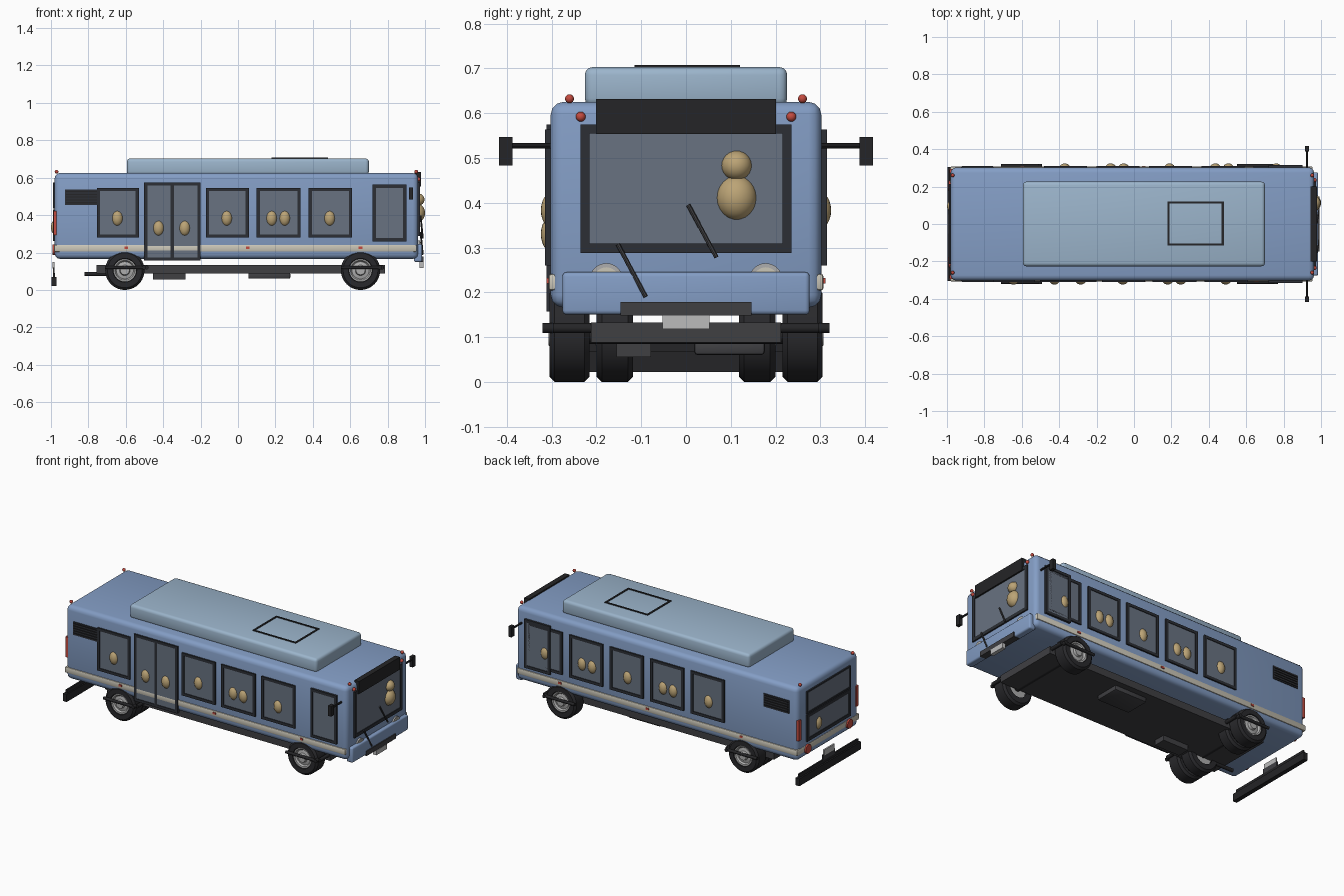
import bpy, bmesh, math
from mathutils import Matrix, Vector

if "Cube" in bpy.data.objects:
    bpy.data.objects.remove(bpy.data.objects["Cube"])

COL = dict(blue=(.23, .34, .56), pod=(.33, .46, .60), glass=(.14, .17, .22), frame=(.025, .028, .035),
           cream=(.60, .57, .48), tan=(.50, .37, .18), dark=(.018, .018, .02), steel=(.05, .05, .055),
           red=(.55, .07, .05), rim=(.42, .42, .42), plate=(.5, .5, .5), tyre=(.022, .022, .025))
MATS = {}
for k, c in COL.items():
    MATS[k] = bpy.data.materials.new(k)
    MATS[k].diffuse_color = (*c, 1)


def finish(name, bm, col, smooth=False):
    bmesh.ops.recalc_face_normals(bm, faces=bm.faces)
    me = bpy.data.meshes.new(name)
    bm.to_mesh(me)
    bm.free()
    ob = bpy.data.objects.new(name, me)
    bpy.context.collection.objects.link(ob)
    me.materials.append(MATS[col])
    if smooth:
        bpy.ops.object.select_all(action='DESELECT')
        ob.select_set(True)
        bpy.context.view_layer.objects.active = ob
        bpy.ops.object.shade_smooth_by_angle(angle=math.radians(35))
    return ob


def boxes(name, bounds, col, bevel=0, seg=3):
    """One object from boxes given as (x0, x1, y0, y1, z0, z1)."""
    bm = bmesh.new()
    for x0, x1, y0, y1, z0, z1 in bounds:
        m = Matrix.Translation(((x0 + x1) / 2, (y0 + y1) / 2, (z0 + z1) / 2))
        m = m @ Matrix.Diagonal((abs(x1 - x0), abs(y1 - y0), z1 - z0, 1))
        bmesh.ops.create_cube(bm, size=1, matrix=m)
    if bevel:
        bmesh.ops.bevel(bm, geom=bm.edges[:], offset=bevel, segments=seg, profile=.5, affect='EDGES')
    return finish(name, bm, col, bevel > 0)


def ball(name, c, r, col, seg=24):
    bm = bmesh.new()
    m = Matrix.Translation(c) @ Matrix.Diagonal((*r, 1))
    bmesh.ops.create_uvsphere(bm, u_segments=seg, v_segments=seg // 2, radius=1, matrix=m)
    return finish(name, bm, col, True)


def rod(name, a, b, r, col, seg=16):
    a, b = Vector(a), Vector(b)
    bm = bmesh.new()
    m = Matrix.Translation((a + b) / 2) @ (b - a).to_track_quat('Z', 'Y').to_matrix().to_4x4()
    bmesh.ops.create_cone(bm, cap_ends=True, segments=seg, radius1=r, radius2=r, depth=(b - a).length, matrix=m)
    return finish(name, bm, col, True)


def lathe(name, prof, c, s, col):
    """Spin a (radius, outward offset) profile round the y axis."""
    bm = bmesh.new()
    vs = [bm.verts.new((r, s * y, 0)) for r, y in prof]
    es = [bm.edges.new(p) for p in zip(vs, vs[1:])]
    bmesh.ops.spin(bm, geom=vs + es, cent=(0, 0, 0), axis=(0, 1, 0), angle=2 * math.pi, steps=40)
    bmesh.ops.remove_doubles(bm, verts=bm.verts, dist=1e-5)
    bmesh.ops.translate(bm, verts=bm.verts, vec=c)
    return finish(name, bm, col, True)


def window(name, axis, base, s, u0, u1, z0, z1, t=.017, mull=(), lift=0):
    """Dark raised frame with a recessed pane, on a wall at axis = s * base."""
    def b(d, a0, a1, c0, c1):
        lo, hi = sorted((s * (base - .01), s * (base + d + lift)))
        return (a0, a1, lo, hi, c0, c1) if axis == 'y' else (lo, hi, a0, a1, c0, c1)
    bars = [b(.009, u0, u1, z0, z0 + t), b(.009, u0, u1, z1 - t, z1),
            b(.009, u0, u0 + t, z0, z1), b(.009, u1 - t, u1, z0, z1)]
    bars += [b(.009, m - t / 2, m + t / 2, z0, z1) for m in mull]
    boxes(name + "_frame", bars, 'frame')
    boxes(name + "_glass", [b(.005, u0 + t / 2, u1 - t / 2, z0 + t / 2, z1 - t / 2)], 'glass')


def passenger(x, s, z=.383):
    ball("passenger", (x, s * .296, z), (.03, .028, .042), 'tan')


# body shell and roof unit
boxes("body", [(-.98, .963, -.302, .302, .166, .625)], 'blue', .028)
boxes("roof_unit", [(-.594, .70, -.226, .226, .615, .703)], 'pod', .018)
hx0, hx1, hy0, hy1, t = .18, .48, -.115, .12, .011
boxes("roof_hatch_frame", [(hx0, hx1, hy0, hy0 + t, .70, .707), (hx0, hx1, hy1 - t, hy1, .70, .707),
                           (hx0, hx0 + t, hy0, hy1, .70, .707), (hx1 - t, hx1, hy0, hy1, .70, .707)], 'dark')

# belt stripe, side vents, front quarter windows and marker lamps on both sides
boxes("belt_stripe", [(-.983, .955, -.307, .307, .204, .241)], 'cream', .006, 2)
for s in (-1, 1):
    boxes("side_vent", [(-.925, -.75, s * .295, s * .307, .455, .537)], 'frame')
    boxes("vent_slats", [(-.92, -.755, s * .305, s * .311, .463 + i * .015, .469 + i * .015) for i in range(5)], 'dark')
    window("quarter_window", 'y', .302, s, .72, .90, .26, .563, lift=.004)
    for x in (-.597, .052, .655):
        boxes("side_marker", [(x - .01, x + .01, s * .30, s * .311, .22, .232)], 'red')

# door side windows
for x0, x1, heads in ((-.755, -.53, [-.645]), (-.172, .058, [-.06]), (.10, .335, [.18, .25]), (.378, .61, [.49])):
    window("side_window", 'y', .302, -1, x0, x1, .28, .546)
    for h in heads:
        passenger(h, -1)
window("door", 'y', .302, -1, -.502, -.20, .157, .575, mull=(-.352,))
passenger(-.425, -1, .33)
passenger(-.285, -1, .33)

# driver side windows
for i, heads in enumerate(([-.37], [-.125, -.055], [.19], [.435, .505], [.76])):
    cx = -.365 + .28 * i
    window("side_window", 'y', .302, 1, cx - .115, cx + .115, .28, .546)
    for h in heads:
        passenger(h, 1)

# windscreen, destination board and driver
window("windscreen", 'x', .963, 1, -.236, .236, .288, .575, .021)
boxes("destination_board", [(.945, .978, -.201, .201, .553, .631)], 'dark')
ball("driver_body", (.958, .113, .411), (.042, .045, .05), 'tan')
ball("driver_head", (.963, .113, .483), (.034, .034, .033), 'tan')

# wipers
for y0, z0, y1, z1 in ((.068, .278, .005, .395), (-.09, .19, -.152, .307)):
    rod("wiper", (.988, y0, z0), (.976, y1, z1), .005, 'steel', 8)

# front panel, headlights, lower grille and plate
boxes("front_panel", [(.94, .985, -.276, .276, .15, .245)], 'blue', .01)
boxes("front_lower_grille", [(.95, .991, -.146, .146, .148, .178)], 'steel')
boxes("front_plate", [(.97, .993, -.053, .052, .118, .148)], 'plate')
for s in (-1, 1):
    rod("headlight_ring", (.95, s * .178, .228), (.972, s * .178, .228), .037, 'rim', 32)
    rod("headlight_lens", (.95, s * .178, .228), (.975, s * .178, .228), .028, 'cream', 32)

# mirrors
for s in (-1, 1):
    rod("mirror_arm", (.925, s * .29, .527), (.925, s * .40, .527), .006, 'dark', 10)
    boxes("mirror_head", [(.914, .936, s * .387, s * .417, .483, .547)], 'dark')

# roof, front and rear lamps
for s in (-1, 1):
    ball("front_marker", (.966, s * .235, .592), (.011, .011, .011), 'red', 16)
    for x in (-.97, .953):
        ball("roof_marker", (x, s * .26, .632), (.01, .01, .01), 'red', 16)
    boxes("tail_lamp", [(-.987, -.968, s * .272, s * .294, .295, .422)], 'red')
    rod("brake_lamp", (-.97, s * .205, .215), (-.992, s * .205, .215), .028, 'red', 24)

# rear windows and rear passenger
window("rear_upper_window", 'x', .98, -1, -.215, .215, .435, .575, .01)
window("rear_lower_window", 'x', .98, -1, -.215, .215, .262, .43, .02)
ball("rear_passenger", (-.972, .095, .335), (.028, .03, .042), 'tan')

# rear bumper hanging below the body, with plate
boxes("rear_bumper", [(-.997, -.97, -.305, .305, .022, .068)], 'dark')
boxes("rear_bumper_back", [(-.988, -.978, -.29, .29, .06, .09)], 'dark')
boxes("rear_plate_bracket", [(-.988, -.98, -.06, .06, .085, .12)], 'steel')
boxes("rear_plate", [(-.992, -.982, -.05, .05, .115, .15)], 'plate')

# chassis, tanks and exhaust
boxes("chassis", [(-.757, .785, -.212, .212, .088, .133)], 'steel')
boxes("battery_box", [(-.455, -.28, -.155, -.078, .056, .092)], 'steel')
boxes("fuel_tank", [(.055, .28, .018, .176, .06, .092)], 'steel', .008, 2)
rod("exhaust", (-.82, -.13, .085), (-.68, -.13, .085), .011, 'dark')

# wheels: single in front, paired at the rear
R = .105


def tyre_profile(w):
    h = w / 2
    return [(.06, -h), (.093, -h), (R, -h + .012), (R, h - .012), (.093, h), (.064, h), (.06, h - .012)]


for s in (-1, 1):
    for x, rows in ((.655, [(.215, .305)]), (-.605, [(.118, .20), (.215, .305)])):
        for y0, y1 in rows:
            w = y1 - y0
            c = (x, s * (y0 + y1) / 2, R)
            lathe("tyre", tyre_profile(w), c, s, 'tyre')
            lathe("rim", [(0, -w / 2 + .01), (.061, -w / 2 + .01), (.061, w / 2 - .004), (.053, w / 2 - .006),
                          (.046, w / 2 - .016), (.028, w / 2 - .012), (.024, w / 2 + .002), (0, w / 2 + .002)],
                  c, s, 'rim')
        # suspension bars
        rod("spring_bar", (x - .105, s * .311, .12), (x + .105, s * .311, .12), .009, 'dark')
        bar_x = x + .115
        rod("spring_link", (bar_x, s * .21, .12), (bar_x, s * .297, .12), .011, 'dark')
        rod("spring_pin", (bar_x - .012, s * .297, .12), (bar_x - .012, s * .32, .12), .011, 'dark')
for x in (-.605, .655):
    rod("axle", (x, -.30, R), (x, .30, R), .02, 'dark')

for m in bpy.data.materials:
    if m.users and not m.is_grease_pencil:
        m.use_nodes = True
        m.node_tree.nodes["Principled BSDF"].inputs["Base Color"].default_value = m.diffuse_color
